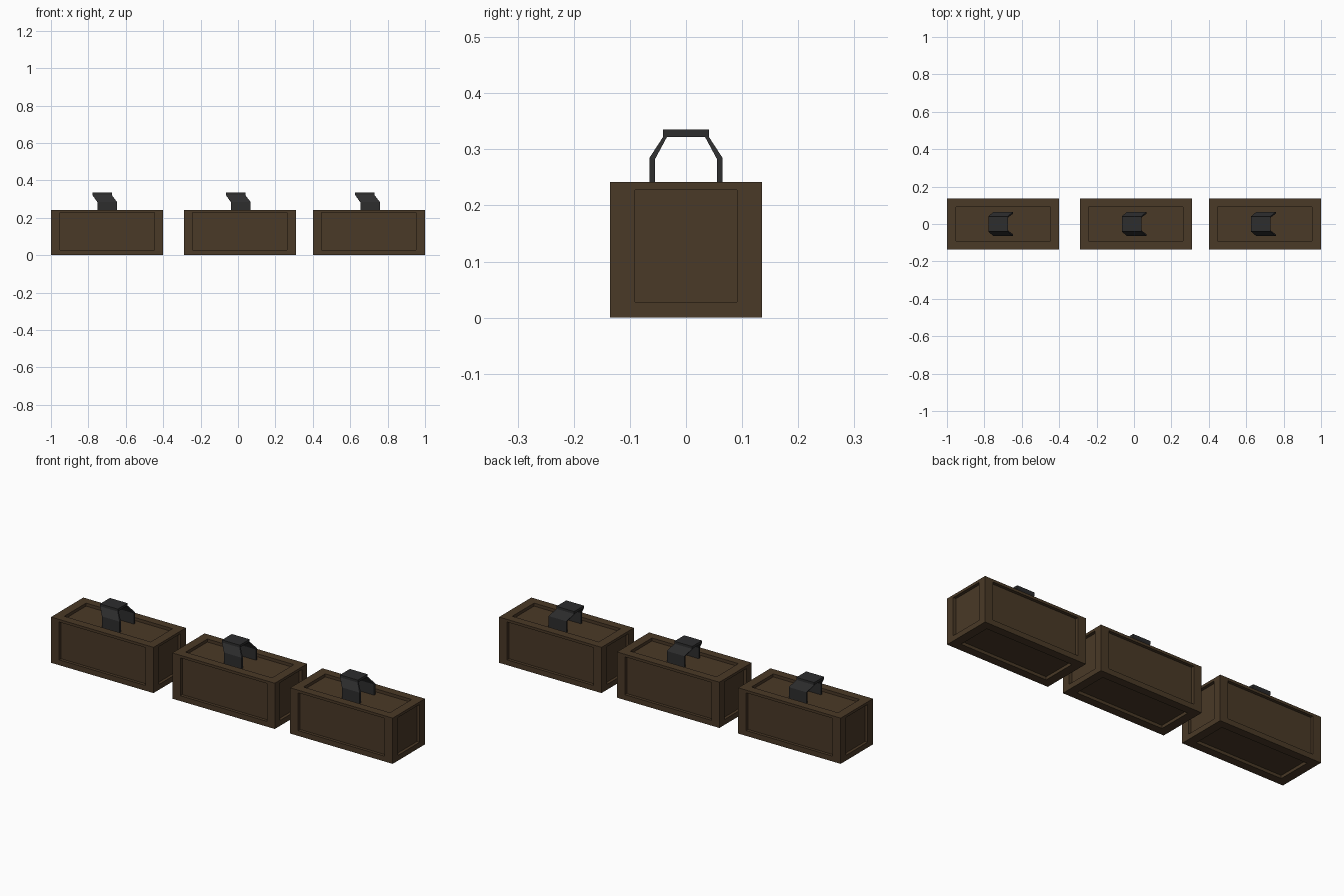
import bpy, bmesh
from mathutils import Vector

if "Cube" in bpy.data.objects:
    bpy.data.objects.remove(bpy.data.objects["Cube"])

def material(name, color):
    m = bpy.data.materials.new(name)
    m.diffuse_color = (*color, 1)
    m.use_nodes = True
    m.node_tree.nodes["Principled BSDF"].inputs["Base Color"].default_value = m.diffuse_color
    return m

WOOD = material("dark_wood", (0.068, 0.041, 0.02))
IRON = material("dark_iron", (0.026, 0.026, 0.027))

SIZE = Vector((0.6, 0.27, 0.242))
LOW = (-0.253, -0.091, 0.028)      # panel limits on each axis
HIGH = (0.253, 0.091, 0.228)
DEPTH = 0.016

def finish(bm, name, x, mat):
    bmesh.ops.recalc_face_normals(bm, faces=bm.faces[:])
    me = bpy.data.meshes.new(name)
    bm.to_mesh(me)
    bm.free()
    me.materials.append(mat)
    ob = bpy.data.objects.new(name, me)
    ob.location.x = x
    bpy.context.collection.objects.link(ob)

# crate with a sunken rectangular panel on each of its six sides
def crate(name, x):
    bm = bmesh.new()
    bmesh.ops.create_cube(bm, size=1)
    for v in bm.verts:
        v.co = Vector(a * b for a, b in zip(v.co, SIZE)) + Vector((0, 0, SIZE.z / 2))
    bm.normal_update()
    sides = bm.faces[:]
    normals = [f.normal.copy() for f in sides]
    bmesh.ops.inset_individual(bm, faces=sides, thickness=0.01)
    for f, n in zip(sides, normals):
        for v in f.verts:
            for a in range(3):
                if abs(n[a]) < 0.5:
                    v.co[a] = min(max(v.co[a], LOW[a]), HIGH[a])
    panels = bmesh.ops.extrude_discrete_faces(bm, faces=sides)["faces"]
    for f in panels:
        n = max(normals, key=f.normal.dot)
        bmesh.ops.translate(bm, verts=f.verts[:], vec=-n * DEPTH)
    finish(bm, name, x, WOOD)

# flat strap handle: outer and inner (y, z) pairs, the upper part leaning to -x
HALF = [((0.065, 0.224), (0.055, 0.224)), ((0.065, 0.285), (0.055, 0.283)),
        ((0.041, 0.322), (0.034, 0.322)), ((0.041, 0.335), (0.034, 0.322))]
STRAP = HALF + [tuple((-y, z) for y, z in pair) for pair in reversed(HALF)]

def handle(name, x):
    bm = bmesh.new()
    rings = []
    for outer, inner in STRAP:
        lean = -0.028 if outer[1] > 0.3 else 0
        rings.append([bm.verts.new((sx + lean, y, z)) for sx, (y, z) in
                      ((-0.052, outer), (0.052, outer), (0.052, inner), (-0.052, inner))])
    for a, b in zip(rings, rings[1:]):
        for i in range(4):
            j = (i + 1) % 4
            bm.faces.new((a[i], a[j], b[j], b[i]))
    bm.faces.new(rings[0])
    bm.faces.new(rings[-1])
    bmesh.ops.remove_doubles(bm, verts=bm.verts[:], dist=1e-5)
    finish(bm, name, x, IRON)

for side, x, hx in (("left", -0.7, -0.699), ("middle", 0.01, 0.015), ("right", 0.7, 0.706)):
    crate(side + "_crate", x)
    handle(side + "_handle", hx)
